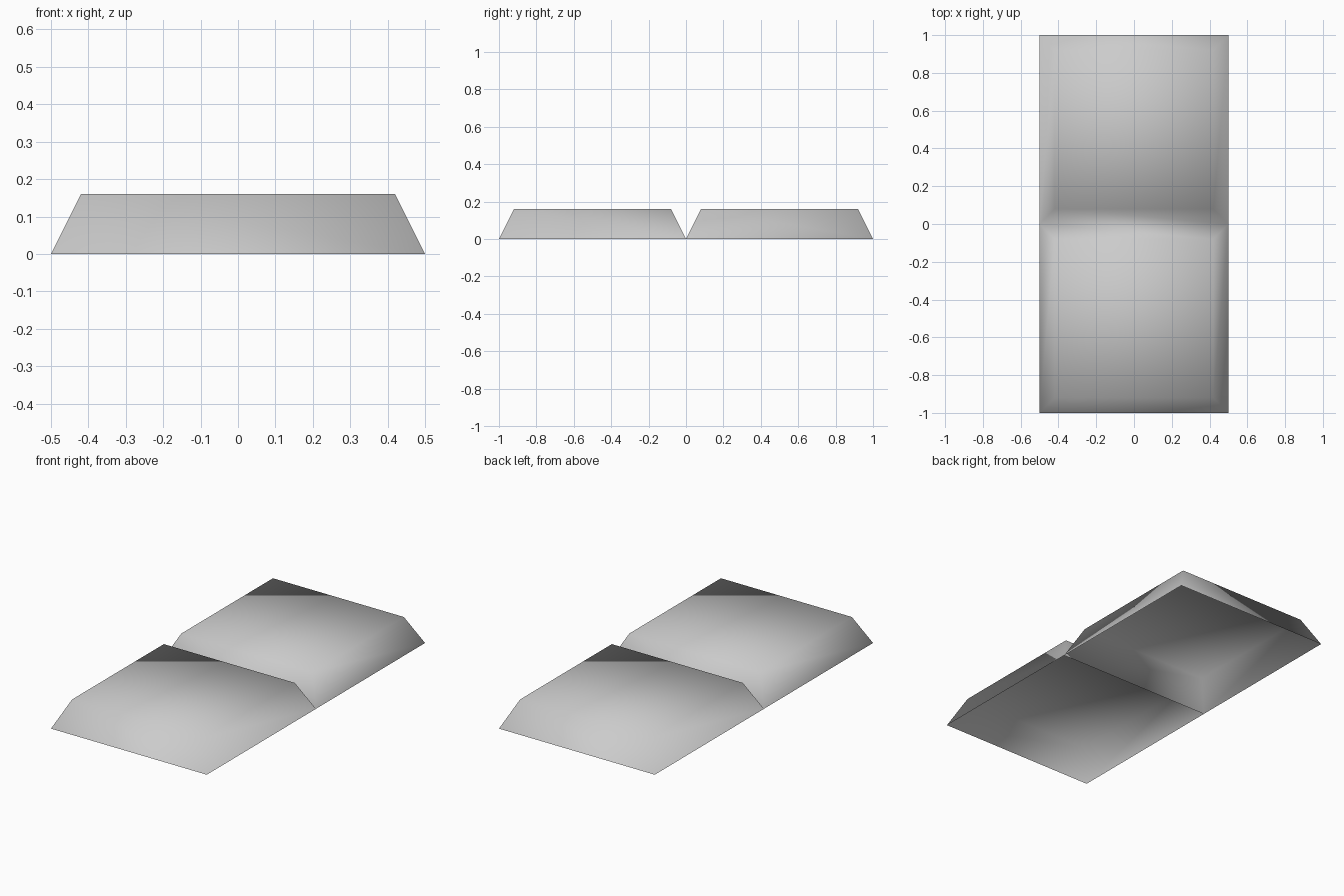
import bpy
import bmesh
from mathutils import Matrix, Vector

HEIGHT = 0.16
INSET = 0.08

default_cube = bpy.data.objects.get("Cube")
if default_cube:
    bpy.data.objects.remove(default_cube, do_unlink=True)

# Plain grey material
grey = bpy.data.materials.new("plain_grey")
grey.use_nodes = True
colour = (0.6, 0.6, 0.6, 1)
grey.diffuse_color = colour
grey.node_tree.nodes["Principled BSDF"].inputs["Base Color"].default_value = colour


def add_raised_panel(bm, y):
    """One hollow panel with sloping sides and an open underside."""
    verts = bmesh.ops.create_cube(bm, size=1)["verts"]
    base = [f for f in verts[0].link_faces[0:] if f.normal.z < -0.5]
    base = base or [f for f in bm.faces if all(v in verts and v.co.z < 0 for v in f.verts)]
    bmesh.ops.delete(bm, geom=base, context="FACES_ONLY")
    for v in verts:
        top = v.co.z > 0
        scale = 1 - 2 * INSET if top else 1
        v.co = Vector((v.co.x * scale, v.co.y * scale + y, HEIGHT if top else 0))


# Two panels joined along the seam
bm = bmesh.new()
for y in (-0.5, 0.5):
    add_raised_panel(bm, y)
bmesh.ops.remove_doubles(bm, verts=bm.verts, dist=0.001)
for face in bm.faces:
    face.smooth = True
mesh = bpy.data.meshes.new("double_panel")
bm.to_mesh(mesh)
bm.free()
mesh.materials.append(grey)
panel = bpy.data.objects.new("double_panel", mesh)
bpy.context.collection.objects.link(panel)
